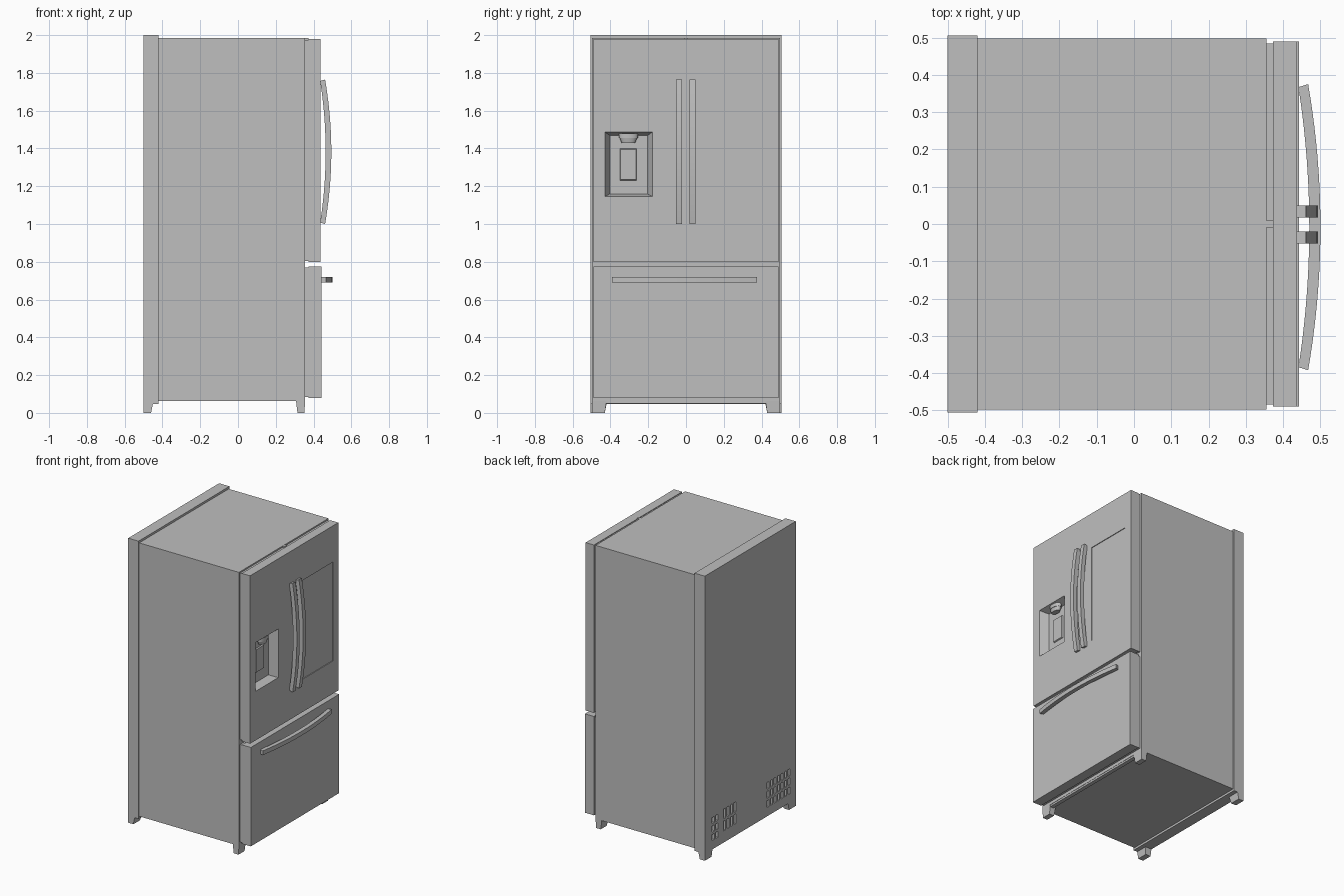
import bpy, bmesh, math

old = bpy.data.objects.get("Cube")
if old:
    bpy.data.objects.remove(old, do_unlink=True)

grey = bpy.data.materials.new("appliance grey")
grey.use_nodes = True
GREY = (0.52, 0.52, 0.52, 1)
grey.diffuse_color = GREY
grey.node_tree.nodes["Principled BSDF"].inputs["Base Color"].default_value = GREY


def finish(name, bm):
    """Turn a bmesh into a grey object."""
    bmesh.ops.recalc_face_normals(bm, faces=bm.faces)
    mesh = bpy.data.meshes.new(name)
    bm.to_mesh(mesh)
    bm.free()
    mesh.materials.append(grey)
    obj = bpy.data.objects.new(name, mesh)
    bpy.context.collection.objects.link(obj)
    return obj


def add_frustum(bm, x0, x1, near, far):
    """Solid along x between rectangles (y0, y1, z0, z1) at x0 and x1."""
    rings = []
    for x, (y0, y1, z0, z1) in ((x0, near), (x1, far)):
        rings.append([bm.verts.new((x, y, z)) for y, z in
                      ((y0, z0), (y1, z0), (y1, z1), (y0, z1))])
    a, b = rings
    bm.faces.new(a)
    bm.faces.new(b[::-1])
    for i in range(4):
        j = (i + 1) % 4
        bm.faces.new((a[i], b[i], b[j], a[j]))


def box(name, x0, x1, y0, y1, z0, z1):
    bm = bmesh.new()
    add_frustum(bm, x0, x1, (y0, y1, z0, z1), (y0, y1, z0, z1))
    return finish(name, bm)


def carve(obj, bm):
    """Cut the solids in bm out of obj and discard the cutter."""
    cutter = finish("cutter", bm)
    cutter.hide_render = True
    mod = obj.modifiers.new("cut", "BOOLEAN")
    mod.object = cutter
    mod.solver = "EXACT"
    bpy.context.view_layer.update()
    graph = bpy.context.evaluated_depsgraph_get()
    obj.data = bpy.data.meshes.new_from_object(obj.evaluated_get(graph))
    obj.modifiers.clear()
    bpy.data.objects.remove(cutter, do_unlink=True)


def extrude(name, points, offset):
    """Extrude a planar outline by a vector."""
    bm = bmesh.new()
    face = bm.faces.new([bm.verts.new(p) for p in points])
    new = bmesh.ops.extrude_face_region(bm, geom=[face])["geom"]
    bmesh.ops.translate(bm, vec=offset,
                        verts=[v for v in new if isinstance(v, bmesh.types.BMVert)])
    return finish(name, bm)


def handle(name, base, lo, hi, place, offset):
    """Bowed bar; place(x, s) puts depth x and run s into space."""
    n = 20
    outer, inner = [], []
    for i in range(n + 1):
        t = 2 * i / n - 1
        bow = 1 - t * t
        s = (lo + hi) / 2 + t * (hi - lo) / 2
        outer.append(place(base + 0.024 + 0.033 * bow, s))
        inner.append(place(base - 0.002 + 0.029 * bow, s - 0.008 * t))
    obj = extrude(name, outer + inner[::-1], offset)
    obj.data.shade_smooth()
    obj.data.set_sharp_from_angle(angle=math.radians(30))


# Cabinet and raised back panel
box("cabinet", -0.43, 0.355, -0.497, 0.497, 0.063, 1.985)
back = box("back_panel", -0.5, -0.42, -0.505, 0.505, 0.048, 2.0)

# Ventilation slots: y start, z start, columns, rows, steps, slot size
bm = bmesh.new()
for y0, z0, cols, rows, dy, dz, w, h in (
        (-0.44, 0.11, 7, 3, 0.039, 0.064, 0.022, 0.048),
        (0.16, 0.13, 4, 2, 0.038, 0.085, 0.022, 0.068),
        (0.36, 0.11, 2, 3, 0.038, 0.06, 0.026, 0.042)):
    for c in range(cols):
        for r in range(rows):
            y, z = y0 + c * dy, z0 + r * dz
            rect = (y, y + w, z, z + h)
            add_frustum(bm, -0.52, -0.48, rect, rect)
carve(back, bm)

# Feet, tapered toward the floor
for side, label in ((-1, "right"), (1, "left")):
    for place, xa, xb, xta, xtb, edge, top in (
            ("front", 0.315, 0.352, 0.307, 0.355, 0.497, 0.065),
            ("back", -0.5, -0.46, -0.5, -0.45, 0.505, 0.05)):
        bm = bmesh.new()
        rings = []
        for x0, x1, inside, z in ((xa, xb, 0.43, 0), (xta, xtb, 0.42, top)):
            rings.append([bm.verts.new((x, side * y, z)) for x, y in
                          ((x0, inside), (x1, inside), (x1, edge), (x0, edge))])
        a, b = rings
        bm.faces.new(a)
        bm.faces.new(b)
        for i in range(4):
            j = (i + 1) % 4
            bm.faces.new((a[i], a[j], b[j], b[i]))
        finish(f"{place}_{label}_foot", bm)
box("front_rail", 0.325, 0.353, -0.44, 0.44, 0.05, 0.066)

# Seals between the cabinet and the doors
box("door_seal", 0.35, 0.378, -0.484, 0.484, 0.805, 1.975)
box("drawer_seal", 0.35, 0.378, -0.484, 0.484, 0.085, 0.77)
box("hinge_cover", 0.35, 0.374, -0.01, 0.01, 1.97, 1.985)

# Upper door with dispenser recess and shallow panel
door = box("upper_door", 0.373, 0.437, -0.49, 0.49, 0.80, 1.98)
bm = bmesh.new()
add_frustum(bm, 0.38, 0.437, (-0.402, -0.205, 1.16, 1.468), (-0.43, -0.177, 1.145, 1.487))
add_frustum(bm, 0.437, 0.46, (-0.43, -0.177, 1.145, 1.487), (-0.43, -0.177, 1.145, 1.487))
bmesh.ops.remove_doubles(bm, verts=bm.verts, dist=0.0001)
shared = [f for f in bm.faces if all(abs(v.co.x - 0.437) < 0.0001 for v in f.verts)]
bmesh.ops.delete(bm, geom=shared, context="FACES_ONLY")
panel = (0.092, 0.432, 1.03, 1.725)
add_frustum(bm, 0.432, 0.45, panel, panel)
carve(door, bm)

# Dispenser spout and paddle
bm = bmesh.new()
for r0, r1, z0, z1 in ((0.036, 0.046, 1.43, 1.455), (0.05, 0.05, 1.455, 1.48)):
    ret = bmesh.ops.create_cone(bm, cap_ends=True, segments=24, radius1=r0,
                                radius2=r1, depth=z1 - z0)
    bmesh.ops.scale(bm, vec=(0.55, 1, 1), verts=ret["verts"])
    bmesh.ops.translate(bm, vec=(0.405, -0.305, (z0 + z1) / 2), verts=ret["verts"])
spout = finish("dispenser_spout", bm)
spout.data.shade_smooth()
spout.data.set_sharp_from_angle(angle=math.radians(30))
bm = bmesh.new()
add_frustum(bm, 0.378, 0.388, (-0.35, -0.262, 1.23, 1.40), (-0.346, -0.266, 1.235, 1.395))
finish("dispenser_paddle", bm)

# Lower drawer
box("freezer_drawer", 0.373, 0.443, -0.49, 0.49, 0.08, 0.775)

# Bowed handles
for y, label in ((-0.052, "right"), (0.018, "left")):
    handle(f"{label}_door_handle", 0.437, 1.0, 1.765,
           lambda x, s, y=y: (x, y, s), (0, 0.032, 0))
handle("drawer_handle", 0.443, -0.392, 0.375,
       lambda x, s: (x, s, 0.69), (0, 0, 0.03))
